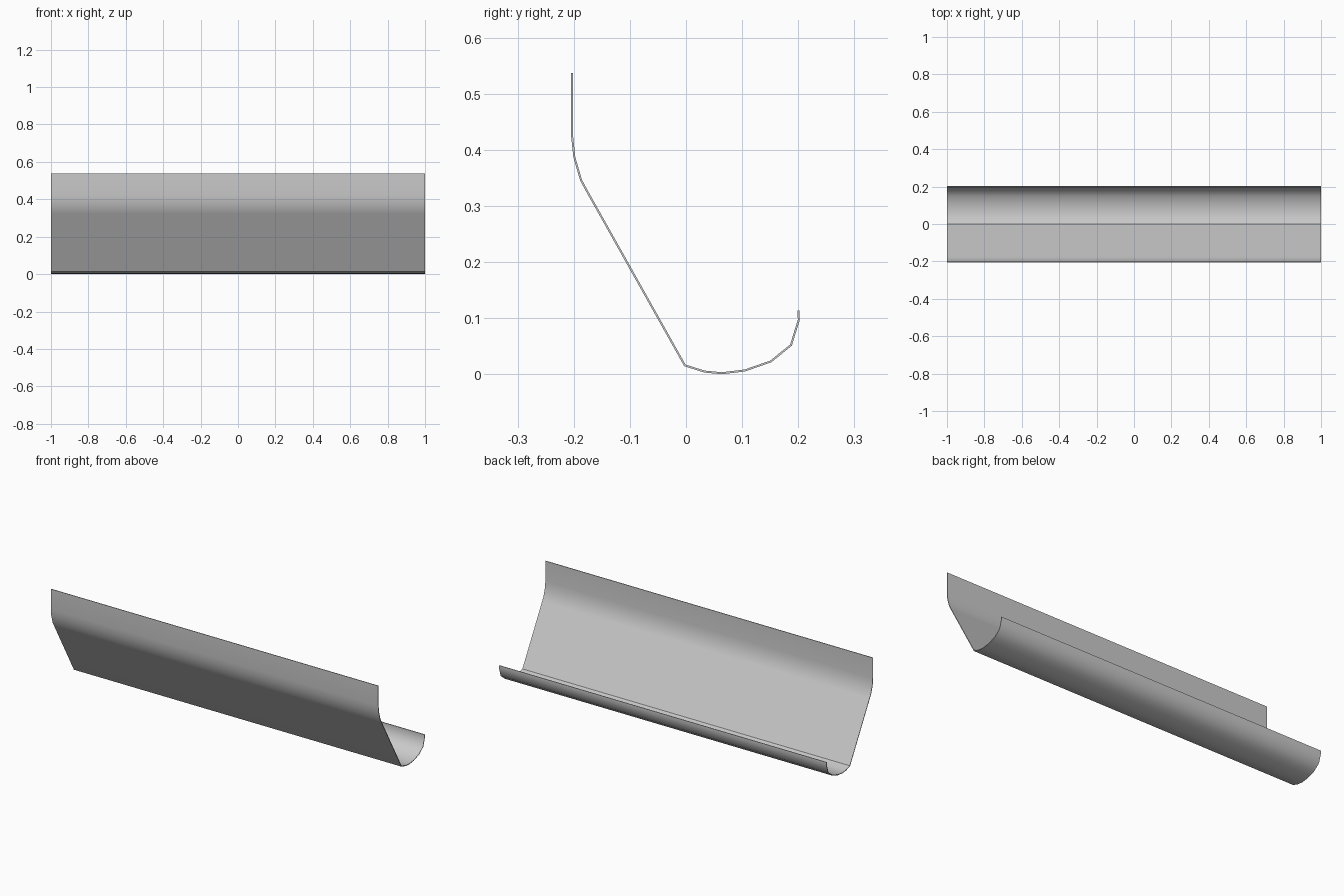
import bpy
import bmesh
from math import radians

cube = bpy.data.objects.get("Cube")
if cube:
    bpy.data.objects.remove(cube, do_unlink=True)

# Single light grey metal finish
grey = bpy.data.materials.new("light grey metal")
grey.use_nodes = True
colour = (0.6, 0.6, 0.6, 1)
grey.diffuse_color = colour
grey.node_tree.nodes["Principled BSDF"].inputs["Base Color"].default_value = colour

# Cross-section (y, z): upright lip, bend, sloping sheet, curved trough, short rim
lip = [(-0.203, 0.537), (-0.203, 0.425), (-0.199, 0.387), (-0.187, 0.346), (-0.175, 0.324)]
trough = [(-0.002, 0.016), (0.033, 0.005), (0.064, 0.002), (0.105, 0.007),
          (0.151, 0.023), (0.187, 0.052), (0.201, 0.097), (0.2005, 0.114)]


def extrude_sheet(name, profile, thickness):
    """Sweep a profile along x, thicken it and smooth its gentle bends."""
    bm = bmesh.new()
    rows = [[bm.verts.new((x, y, z)) for y, z in profile] for x in (-1, 1)]
    for i in range(len(profile) - 1):
        bm.faces.new((rows[0][i], rows[0][i + 1], rows[1][i + 1], rows[1][i]))
    mesh = bpy.data.meshes.new(name)
    bm.to_mesh(mesh)
    bm.free()
    mesh.materials.append(grey)
    sheet = bpy.data.objects.new(name, mesh)
    bpy.context.collection.objects.link(sheet)
    bpy.ops.object.select_all(action="DESELECT")
    sheet.select_set(True)
    bpy.context.view_layer.objects.active = sheet
    solid = sheet.modifiers.new("thickness", "SOLIDIFY")
    solid.thickness = thickness
    solid.offset = 0
    solid.use_even_offset = True
    bpy.ops.object.modifier_apply(modifier=solid.name)
    bpy.ops.object.shade_smooth_by_angle(angle=radians(40))
    return sheet


# One continuous bent sheet
extrude_sheet("bent_gutter_sheet", lip + trough, 0.0035)
